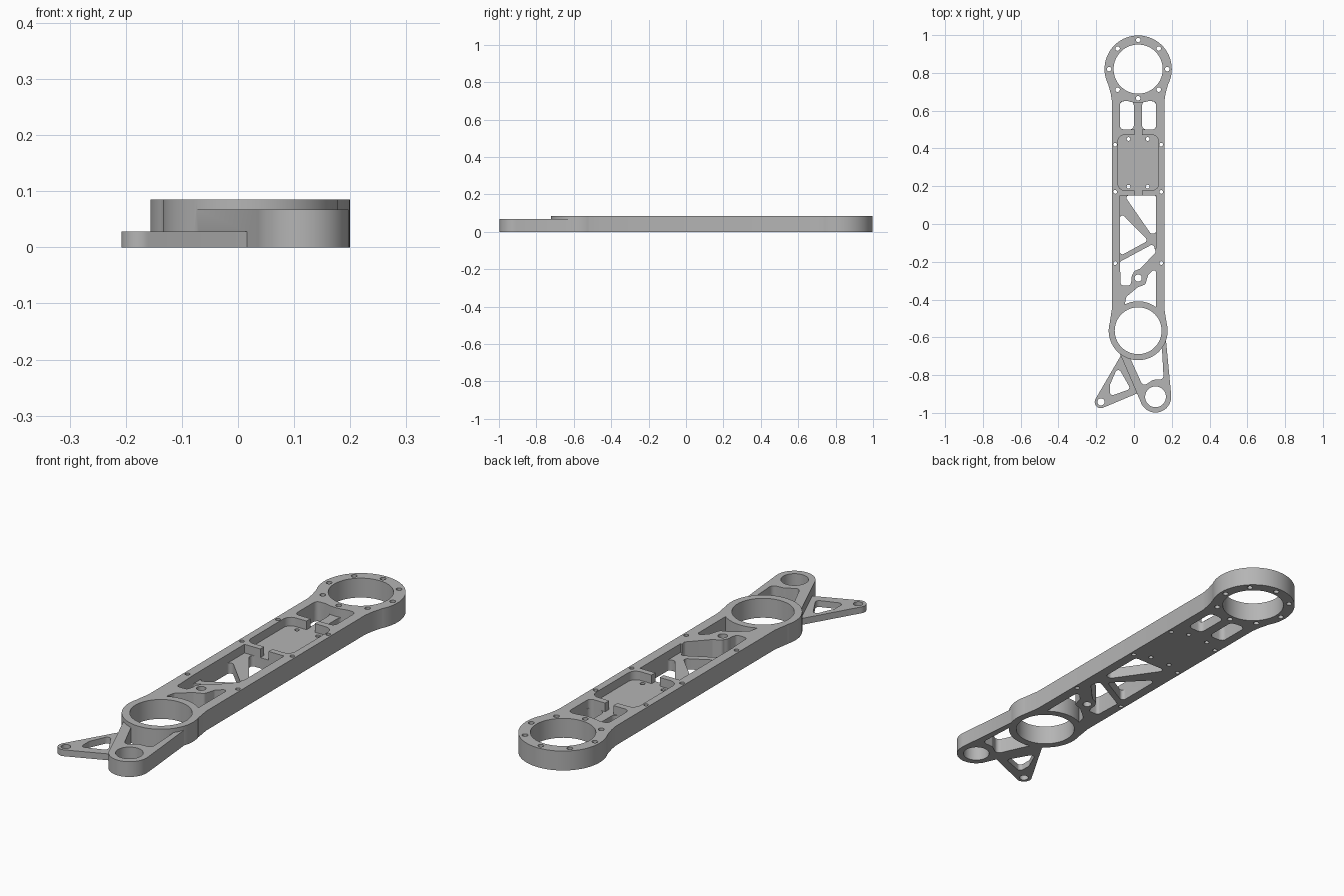
import bpy, bmesh
from math import pi, cos, sin, tan
from mathutils import Vector

cube = bpy.data.objects.get("Cube")
if cube:
    bpy.data.objects.remove(cube)

CX = 0.022                      # centre line of the arm
H, LEG_H, FIN_H, FLOOR = 0.085, 0.067, 0.028, 0.047
THROUGH = (-0.05, 0.2)
UPPER, LOWER = (CX, 0.82), (CX, -0.565)
LEG_EYE, FIN_EYE = (0.114, -0.915), (-0.175, -0.942)

grey = bpy.data.materials.new("machined_grey")
grey.use_nodes = True
colour = (0.46, 0.46, 0.46, 1)
grey.diffuse_color = colour
grey.node_tree.nodes["Principled BSDF"].inputs["Base Color"].default_value = colour


def rounded(points, radius, steps=6):
    """Replace each polygon corner by an arc."""
    out, n = [], len(points)
    for i in range(n):
        p = Vector(points[i])
        a, b = Vector(points[i - 1]) - p, Vector(points[(i + 1) % n]) - p
        half = a.angle(b) / 2
        if radius == 0 or half > 1.5:
            out.append(p)
            continue
        reach = min(radius / tan(half), 0.45 * a.length, 0.45 * b.length)
        r = reach * tan(half)
        u, v = a.normalized(), b.normalized()
        centre = p + (u + v).normalized() * (r / sin(half))
        start, end = p + u * reach - centre, p + v * reach - centre
        sweep = start.angle(end)
        for k in range(steps + 1):
            t = k / steps
            out.append(centre + (start * sin((1 - t) * sweep) + end * sin(t * sweep)) / sin(sweep))
    return out


def prism(points, z, radius=0.0):
    """Upright solid on a rounded polygon."""
    bm = bmesh.new()
    base = bm.faces.new([bm.verts.new((p[0], p[1], z[0])) for p in rounded(points, radius)])
    top = bmesh.ops.extrude_face_region(bm, geom=[base])["geom"]
    bmesh.ops.translate(bm, vec=(0, 0, z[1] - z[0]),
                        verts=[g for g in top if isinstance(g, bmesh.types.BMVert)])
    bmesh.ops.recalc_face_normals(bm, faces=bm.faces)
    mesh = bpy.data.meshes.new("solid")
    bm.to_mesh(mesh)
    bm.free()
    mesh.materials.append(grey)
    obj = bpy.data.objects.new("solid", mesh)
    bpy.context.collection.objects.link(obj)
    return obj


def disc(centre, r, z, sides=64):
    return prism([(centre[0] + r * cos(2 * pi * i / sides),
                   centre[1] + r * sin(2 * pi * i / sides)) for i in range(sides)], z)


def box(x0, x1, y0, y1, z, radius=0.0):
    return prism([(x0, y0), (x1, y0), (x1, y1), (x0, y1)], z, radius)


def combine(tool, operation):
    mod = arm.modifiers.new("join", 'BOOLEAN')
    mod.operation, mod.object, mod.solver = operation, tool, 'EXACT'
    bpy.context.view_layer.objects.active = arm
    bpy.ops.object.modifier_apply(modifier=mod.name)
    bpy.data.objects.remove(tool)


def add(tool):
    combine(tool, 'UNION')


def cut(tool):
    combine(tool, 'DIFFERENCE')


# Front leg with its eye
arm = prism([(CX, -0.565), (-0.075, -0.685), (0.038, -0.948),
             (0.114, -0.93), (0.197, -0.907), (0.168, -0.6)], (0, LEG_H))
arm.name = arm.data.name = "arm_frame"
add(disc(LEG_EYE, 0.083, (0, LEG_H)))

# Thin side fin
add(prism([(-0.06, -0.68), (-0.203, -0.925), (-0.175, -0.942),
           (-0.162, -0.972), (0.026, -0.893), (0.0, -0.7)], (0, FIN_H)))
add(disc(FIN_EYE, 0.033, (0, FIN_H), 32))
cut(prism([(-0.085, -0.755), (-0.018, -0.873), (-0.127, -0.912), (-0.127, -0.85)], THROUGH, 0.015))
cut(disc(FIN_EYE, 0.019, THROUGH, 24))

# Leg window and eye bore
cut(prism([(-0.025, -0.7), (0.146, -0.62), (0.157, -0.822), (0.1, -0.825), (0.048, -0.86)],
          THROUGH, 0.02))
cut(disc(LEG_EYE, 0.055, THROUGH, 48))

# Main beam, flared into both rings
half = 0.139
outline = [(half, -0.45), (half, 0.65), (0.145, 0.69), (0.16, 0.745),
           (-0.16, 0.745), (-0.145, 0.69), (-half, 0.65), (-half, -0.45),
           (-0.15, -0.52), (0.15, -0.52)]
add(prism([(CX + x, y) for x, y in outline], (0, H)))

# Lowered pockets: upper bay, electronics bay, cable channel, truss bay
SUNK = (FLOOR, 0.2)
cut(box(-0.075, 0.117, 0.5, 0.65, SUNK, 0.02))
cut(box(-0.085, 0.13, 0.178, 0.472, SUNK, 0.035))
cut(box(0.002, 0.042, 0.1, 0.55, SUNK))
cut(prism([(-0.075, 0.152), (0.117, 0.152), (0.117, -0.13), (0.09, -0.13), (-0.075, -0.22)], SUNK))

# Through windows between the ribs
for x in (-0.075, 0.043):
    cut(box(x, x + 0.074, 0.5, 0.65, THROUGH, 0.022))
windows = [
    [(-0.052, 0.152), (0.117, 0.152), (0.117, -0.05), (0.088, -0.05)],
    [(-0.075, 0.065), (0.075, -0.088), (-0.075, -0.17)],
    [(-0.075, -0.2), (0.102, -0.105), (0.115, -0.15), (0.035, -0.235), (0.0, -0.25),
     (-0.02, -0.325), (-0.07, -0.325)],
    [(0.117, -0.23), (0.117, -0.45), (-0.055, -0.45), (-0.04, -0.385), (0.02, -0.335),
     (0.06, -0.32), (0.075, -0.27)],
]
for points in windows:
    cut(prism(points, THROUGH, 0.014))

# Rib boss
add(disc((CX, -0.286), 0.035, (0, H), 32))
cut(disc((CX, -0.286), 0.019, THROUGH, 24))

# Bearing rings
for centre, outer, bore in ((UPPER, 0.178, 0.13), (LOWER, 0.156, 0.124)):
    add(disc(centre, outer, (0, H), 96))
    cut(disc(centre, bore, THROUGH, 96))

# Screw holes: bolt circle, rails, electronics floor
for i in range(8):
    a = i * pi / 4
    cut(disc((CX + 0.154 * cos(a), 0.82 + 0.154 * sin(a)), 0.012, THROUGH, 16))
for x in (-0.1, 0.144):
    for y in (0.42, 0.17, -0.207):
        cut(disc((x, y), 0.01, THROUGH, 16))
for x in (-0.029, 0.072):
    for y in (0.45, 0.198):
        cut(disc((x, y), 0.01, THROUGH, 16))

# Smooth bores, sharp rims
bpy.ops.object.select_all(action='DESELECT')
arm.select_set(True)
bpy.context.view_layer.objects.active = arm
bpy.ops.object.shade_smooth_by_angle(angle=0.5)
